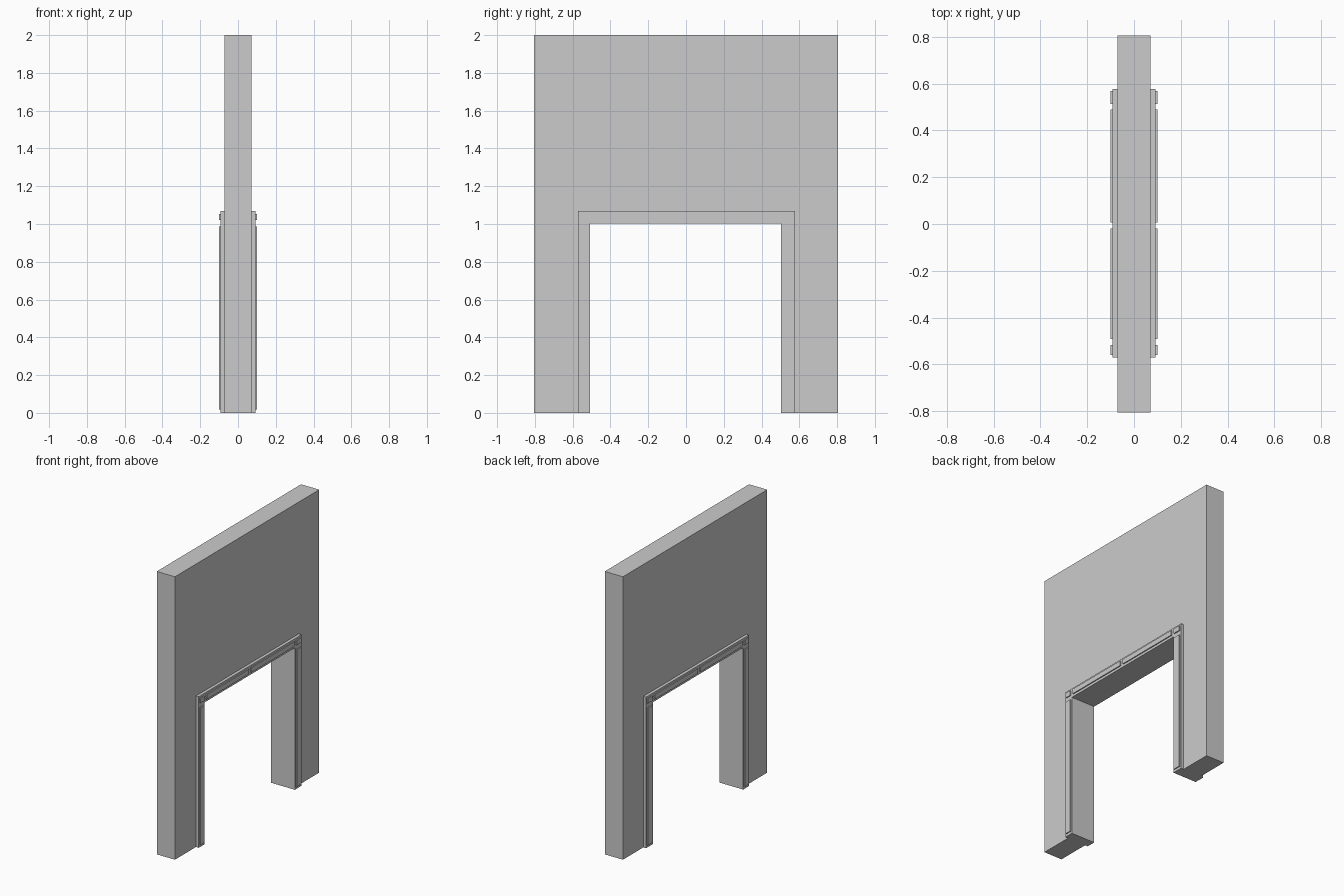
import bpy, bmesh

if "Cube" in bpy.data.objects:
    bpy.data.objects.remove(bpy.data.objects["Cube"])


def prism(name, pts, x0, x1):
    """Extrude a (y, z) outline from x0 to x1."""
    bm = bmesh.new()
    face = bm.faces.new([bm.verts.new((x0, y, z)) for y, z in pts])
    ext = bmesh.ops.extrude_face_region(bm, geom=[face])
    verts = [g for g in ext["geom"] if isinstance(g, bmesh.types.BMVert)]
    bmesh.ops.translate(bm, verts=verts, vec=(x1 - x0, 0, 0))
    bmesh.ops.recalc_face_normals(bm, faces=bm.faces)
    mesh = bpy.data.meshes.new(name)
    bm.to_mesh(mesh)
    bm.free()
    obj = bpy.data.objects.new(name, mesh)
    bpy.context.collection.objects.link(obj)
    return obj


def arch(y0, y1, top, in0, in1, in_top):
    """Upside-down U outline around the doorway."""
    return [(y0, 0), (y0, top), (y1, top), (y1, 0),
            (in1, 0), (in1, in_top), (in0, in_top), (in0, 0)]


def rect(y0, y1, z0, z1):
    return [(y0, z0), (y0, z1), (y1, z1), (y1, z0)]


WALL, TRIM, PANEL = 0.071, 0.0925, 0.10
OPEN = (-0.507, 0.503, 1.003)

# Wall with doorway
prism("wall", arch(-0.806, 0.806, 2.0, *OPEN), -WALL, WALL)

# Raised panels on the door casing
panels = {
    "jamb_panel_a": rect(-0.561, -0.517, 0.018, 0.988),
    "jamb_panel_b": rect(0.514, 0.568, 0.018, 0.988),
    "corner_block_a": rect(-0.561, -0.517, 1.02, 1.054),
    "corner_block_b": rect(0.514, 0.568, 1.02, 1.054),
    "header_panel_a": rect(-0.491, -0.019, 1.02, 1.054),
    "header_panel_b": rect(0.007, 0.489, 1.02, 1.054),
}

# Casing and its panels on both wall faces
for side, s in (("right", 1), ("left", -1)):
    prism(f"casing_{side}", arch(-0.571, 0.578, 1.068, *OPEN), s * WALL, s * TRIM)
    for name, outline in panels.items():
        prism(f"{name}_{side}", outline, s * TRIM, s * PANEL)
